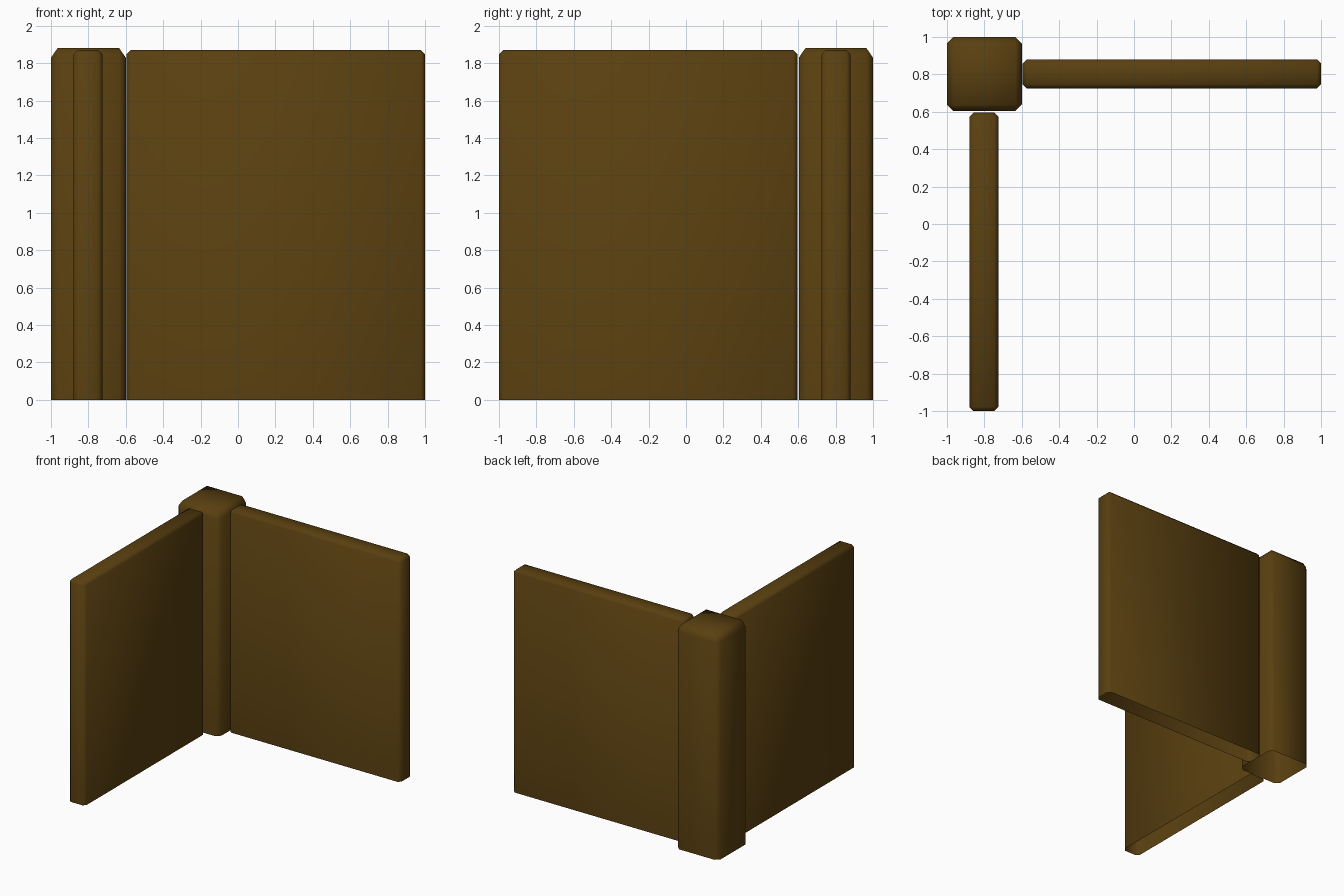
import bpy, bmesh
from mathutils import Vector

if "Cube" in bpy.data.objects:
    bpy.data.objects.remove(bpy.data.objects["Cube"])

wood = bpy.data.materials.new("dark_brown_wood")
wood.diffuse_color = (0.10, 0.05, 0.005, 1)
wood.use_nodes = True
wood.node_tree.nodes["Principled BSDF"].inputs["Base Color"].default_value = wood.diffuse_color


def chamfered_block(name, lo, hi, chamfer, z_stretch=1.0):
    """Smooth-shaded block, chamfered on sides and top, with an open base."""
    lo, hi = Vector(lo), Vector(hi)
    bm = bmesh.new()
    bmesh.ops.create_cube(bm, size=1)
    for v in bm.verts:
        v.co = Vector([lo[i] + (v.co[i] + 0.5) * (hi[i] - lo[i]) for i in range(3)])
        v.co.z /= z_stretch
    edges = [e for e in bm.edges if max(v.co.z for v in e.verts) > 0.01]
    bmesh.ops.bevel(bm, geom=edges, offset=chamfer, offset_type='OFFSET',
                    segments=1, profile=0.5, affect='EDGES')
    for v in bm.verts:
        v.co.z *= z_stretch
    bmesh.ops.recalc_face_normals(bm, faces=bm.faces[:])
    # open underside
    base = [f for f in bm.faces if all(v.co.z < 0.001 for v in f.verts)]
    bmesh.ops.delete(bm, geom=base, context='FACES')
    for f in bm.faces:
        f.smooth = True
    me = bpy.data.meshes.new(name)
    bm.to_mesh(me)
    bm.free()
    me.materials.append(wood)
    ob = bpy.data.objects.new(name, me)
    bpy.context.collection.objects.link(ob)
    return ob


# corner post
chamfered_block("corner_post", (-1, 0.603, 0), (-0.6, 1, 1.88), 0.035, 1.45)
# two wall panels meeting at the post
chamfered_block("back_panel", (-0.595, 0.725, 0), (1, 0.88, 1.87), 0.022)
chamfered_block("left_panel", (-0.88, -1, 0), (-0.725, 0.595, 1.87), 0.022)
